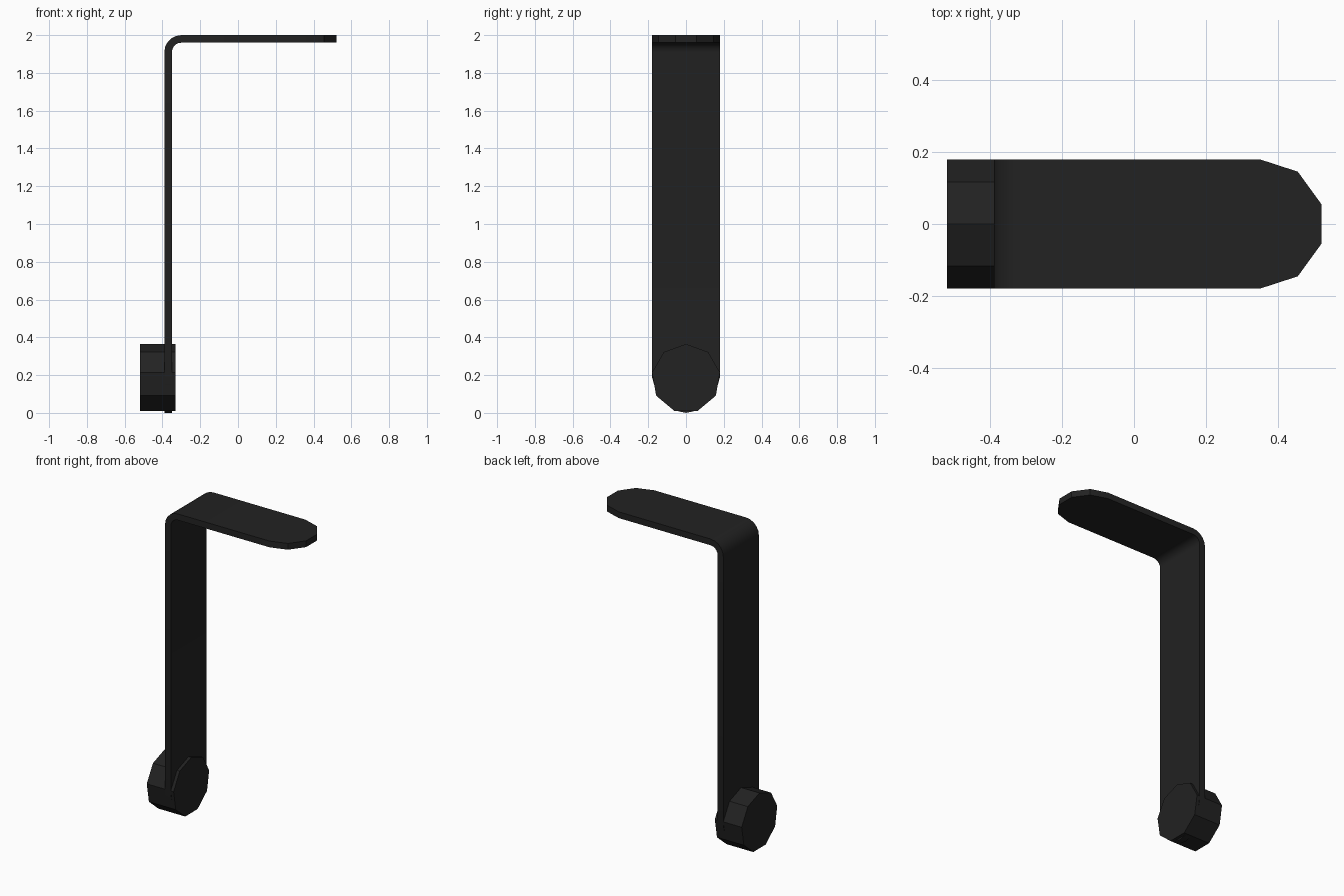
import bpy, bmesh
from math import sin, cos, pi, radians
from mathutils import Matrix, Vector

cube = bpy.data.objects.get("Cube")
if cube:
    bpy.data.objects.remove(cube, do_unlink=True)

black = bpy.data.materials.new("matte_black")
black.use_nodes = True
colour = (0.016, 0.016, 0.016, 1)
black.diffuse_color = colour
black.node_tree.nodes["Principled BSDF"].inputs["Base Color"].default_value = colour

HALF = 0.18      # half width of the strap
THICK = 0.04
BEND = 0.09      # outer bend radius


def finish(name, bm):
    bmesh.ops.recalc_face_normals(bm, faces=bm.faces)
    mesh = bpy.data.meshes.new(name)
    bm.to_mesh(mesh)
    bm.free()
    mesh.materials.append(black)
    obj = bpy.data.objects.new(name, mesh)
    bpy.context.collection.objects.link(obj)
    return obj


# Bent strap: stations of (outer point, inward direction, half width)
left, top = -0.39, 2.0
stations = []
for z, w in ((0, 0), (0.013, 0.06), (0.097, 0.154), (0.19, HALF)):
    stations.append((Vector((left, 0, z)), Vector((1, 0, 0)), w))
for i in range(6):
    a = pi / 2 * i / 5
    out = Vector((-cos(a), 0, sin(a)))
    centre = Vector((left + BEND, 0, top - BEND))
    stations.append((centre + out * BEND, -out, HALF))
for deg in (90, 54, 18):
    a = radians(deg)
    stations.append((Vector((0.35 + HALF * cos(a), 0, top)),
                     Vector((0, 0, -1)), HALF * sin(a)))

bm = bmesh.new()
rings = []
for p, inward, w in stations:
    side = Vector((0, w, 0))
    q = p + inward * THICK
    rings.append([bm.verts.new(v) for v in (p - side, p + side, q + side, q - side)])
for a, b in zip(rings, rings[1:]):
    for i in range(4):
        j = (i + 1) % 4
        bm.faces.new((a[i], a[j], b[j], b[i]))
bm.faces.new(rings[-1])
bmesh.ops.remove_doubles(bm, verts=bm.verts, dist=0.0001)
strap = finish("bent_strap", bm)
bpy.context.view_layer.objects.active = strap
strap.select_set(True)
bpy.ops.object.shade_smooth_by_angle(angle=radians(25))

# Nine-sided foot disc, axis along x, one corner pointing up
bm = bmesh.new()
R = 0.1825
x0, x1 = -0.52, -0.33
ends = []
for x in (x0, x1):
    ends.append([bm.verts.new((x, R * sin(2 * pi * i / 9), R + R * cos(2 * pi * i / 9)))
                 for i in range(9)])
for i in range(9):
    j = (i + 1) % 9
    bm.faces.new((ends[0][i], ends[0][j], ends[1][j], ends[1][i]))
for ring in ends:
    bm.faces.new(ring)
finish("foot_disc", bm)
